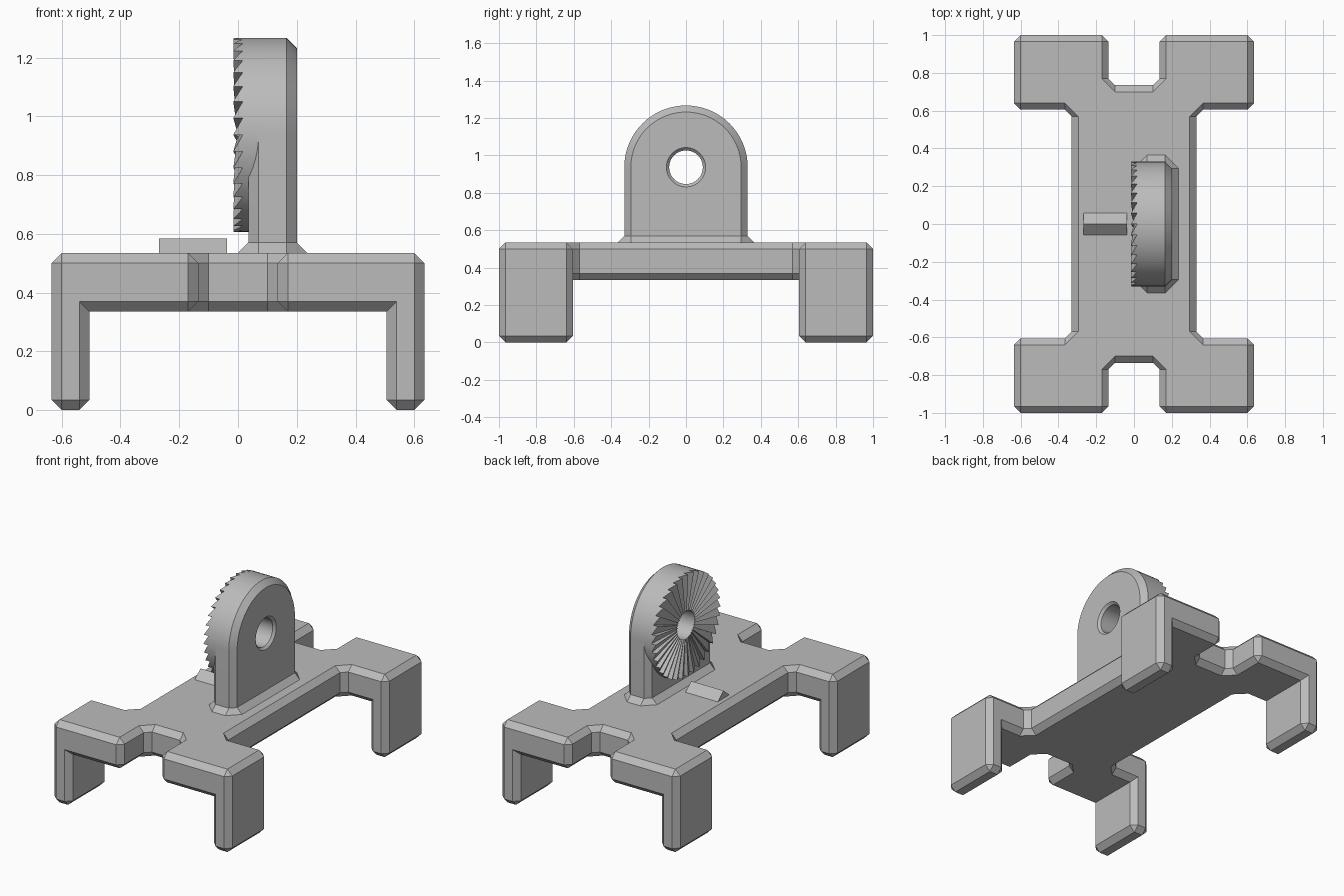
import bpy, bmesh, math
from mathutils import Vector

if "Cube" in bpy.data.objects:
    bpy.data.objects.remove(bpy.data.objects["Cube"])

C = 0.035                      # chamfer size
R, AXIS_Z, BORE = 0.33, 0.937, 0.09
TEETH = 36

grey = bpy.data.materials.new("plain grey")
grey.use_nodes = True
grey.diffuse_color = (0.5, 0.5, 0.5, 1)
grey.node_tree.nodes["Principled BSDF"].inputs["Base Color"].default_value = (0.5, 0.5, 0.5, 1)


def finish(name, bm):
    bmesh.ops.remove_doubles(bm, verts=bm.verts, dist=1e-5)
    bmesh.ops.recalc_face_normals(bm, faces=bm.faces)
    mesh = bpy.data.meshes.new(name)
    bm.to_mesh(mesh)
    bm.free()
    obj = bpy.data.objects.new(name, mesh)
    bpy.context.collection.objects.link(obj)
    mesh.materials.append(grey)
    return obj


def loft(name, loops):
    """Closed solid through loops with equal point counts."""
    bm = bmesh.new()
    rings = [[bm.verts.new(p) for p in loop] for loop in loops]
    for a, b in zip(rings, rings[1:]):
        for i in range(len(a)):
            j = (i + 1) % len(a)
            bm.faces.new((a[i], a[j], b[j], b[i]))
    bm.faces.new(rings[0])
    bm.faces.new(rings[-1])
    bmesh.ops.dissolve_degenerate(bm, dist=1e-5, edges=bm.edges)
    return finish(name, bm)


def chamfered_prism(name, outline, z0, z1):
    """Upright prism of a clockwise square-cornered outline, all edges chamfered."""
    wall, cap = [], []
    pts = [Vector(p) for p in outline]
    for i, p in enumerate(pts):
        d1 = (p - pts[i - 1]).normalized()
        d2 = (pts[(i + 1) % len(pts)] - p).normalized()
        for w, d in ((p - C * d1, d1), (p + C * d2, d2)):
            wall.append(w)
            cap.append(w + C * Vector((d.y, -d.x)))
    levels = ((cap, z0), (wall, z0 + C), (wall, z1 - C), (cap, z1))
    return loft(name, [[(p.x, p.y, z) for p in loop] for loop, z in levels])


def boolean(target, other, operation):
    mod = target.modifiers.new(operation.lower(), 'BOOLEAN')
    mod.operation, mod.object, mod.solver = operation, other, 'EXACT'
    bpy.ops.object.select_all(action='DESELECT')
    bpy.context.view_layer.objects.active = target
    target.select_set(True)
    bpy.ops.object.modifier_apply(modifier=mod.name)
    bpy.data.objects.remove(other)


def smooth(obj):
    bpy.ops.object.select_all(action='DESELECT')
    bpy.context.view_layer.objects.active = obj
    obj.select_set(True)
    bpy.ops.object.shade_smooth_by_angle(angle=math.radians(20))


# Base plate: quarter outline mirrored to four corners
quarter = [(0.135, 0.735), (0.135, 1), (0.635, 1), (0.635, 0.605), (0.33, 0.605)]
right_half = quarter + [(x, -y) for x, y in reversed(quarter)]
outline = right_half + [(-x, y) for x, y in reversed(right_half)]
base = chamfered_prism("base_plate", outline, 0.335, 0.535)

# Legs merged into the plate
for sx in (-1, 1):
    for sy in (-1, 1):
        x0, x1 = sorted((sx * 0.505, sx * 0.635))
        y0, y1 = sorted((sy * 0.605, sy * 1.0))
        leg = chamfered_prism("leg", [(x0, y0), (x0, y1), (x1, y1), (x1, y0)], 0, 0.535)
        boolean(base, leg, 'UNION')


# Upright arched post
def arch(x, r):
    steps = TEETH
    top = [(x, r * math.cos(math.pi * i / steps), AXIS_Z + r * math.sin(math.pi * i / steps))
           for i in range(steps + 1)]
    return [(x, r, 0.5)] + top + [(x, -r, 0.5)]


post = loft("arched_post", [arch(0.035, R - C), arch(0.07, R), arch(0.165, R), arch(0.2, R - C)])

# Toothed disc on the inner side of the post
bm = bmesh.new()


def rim(x, a):
    return bm.verts.new((x, R * math.cos(a), AXIS_Z + R * math.sin(a)))


hub, back_hub = bm.verts.new((0, 0, AXIS_Z)), bm.verts.new((0.1, 0, AXIS_Z))
depth, back, step = 0.016, 0.1, math.tau / TEETH
for i in range(TEETH):
    a0, am, a1 = i * step, (i + 0.5) * step, (i + 1) * step
    low, mid, tip = rim(depth, a0), rim(0, am), rim(-depth, a1)
    low_next = rim(depth, a1)
    b0, b1, bmid = rim(back, a0), rim(back, a1), rim(back, am)
    bm.faces.new((hub, low, mid))
    bm.faces.new((hub, mid, tip))
    bm.faces.new((hub, tip, low_next))
    bm.faces.new((low, b0, bmid, mid))
    bm.faces.new((mid, bmid, b1, low_next, tip))
    bm.faces.new((back_hub, b0, bmid))
    bm.faces.new((back_hub, bmid, b1))
disc = finish("toothed_disc", bm)


# Bore with a small countersink
def circle(x, r):
    return [(x, r * math.cos(math.tau * i / 48), AXIS_Z + r * math.sin(math.tau * i / 48))
            for i in range(48)]


for part in (post, disc):
    cutter = loft("bore_cutter", [circle(-0.1, BORE), circle(0.185, BORE), circle(0.25, BORE + 0.065)])
    boolean(part, cutter, 'DIFFERENCE')
    smooth(part)


# Flared foot around the post
def octagon(x0, x1, y, cut, z):
    half = [(x0, y - cut), (x0 + cut, y), (x1 - cut, y), (x1, y - cut)]
    return [(a, b, z) for a, b in half] + [(a, -b, z) for a, b in reversed(half)]


loft("post_foot", [octagon(0, 0.235, R + C, 2 * C, 0.535), octagon(0.035, 0.2, R, C, 0.57)])

# Ridge-shaped pointer beside the disc
loft("pointer_ridge", [[(x, -0.065, 0.53), (x, 0, 0.585), (x, 0.065, 0.53)] for x in (-0.268, -0.037)])
